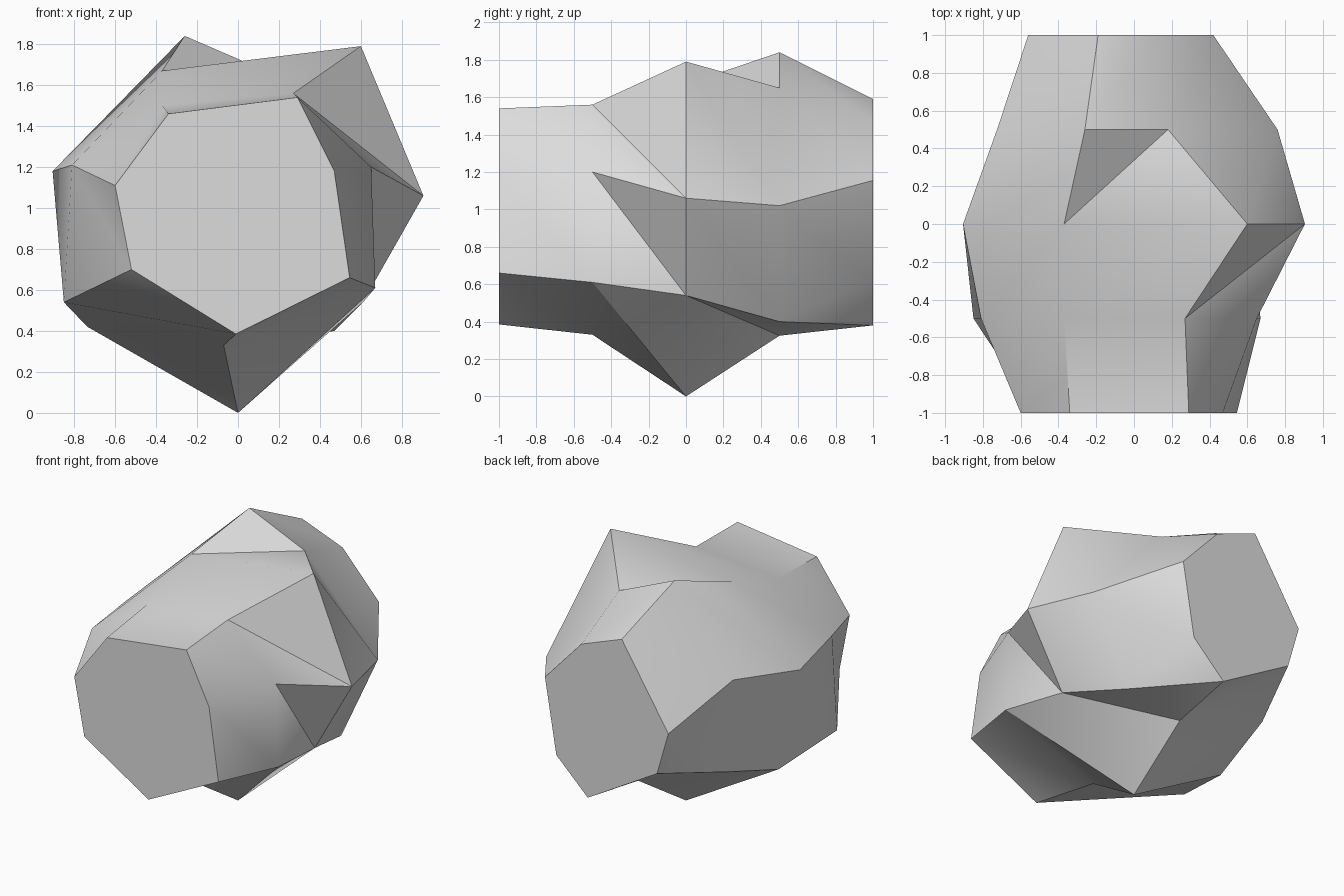
import bpy
import bmesh
import math

if "Cube" in bpy.data.objects:
    bpy.data.objects.remove(bpy.data.objects["Cube"])

# Seven-sided cross-sections (x, z), counter-clockwise from the right:
# right, top right, top left, left, lower left, bottom, lower right
SECTIONS = {
    -1.0: [(.47, 1.18), (.29, 1.54), (-.34, 1.46), (-.60, 1.11), (-.52, .70), (-.01, .385), (.545, .66)],
    -0.5: [(.65, 1.20), (.27, 1.56), (-.37, 1.50), (-.81, 1.21), (-.85, .54), (-.07, .33), (.67, .61)],
    0.0: [(.905, 1.06), (.60, 1.79), (-.37, 1.67), (-.905, 1.18), (-.735, .42), (0, 0), (.61, .54)],
    0.5: [(.76, 1.02), (.18, 1.65), (-.26, 1.84), (-.725, 1.25), (-.67, .575), (.03, .325), (.47, .40)],
    1.0: [(.42, 1.155), (.13, 1.47), (-.19, 1.59), (-.56, 1.01), (-.47, .70), (.08, .38), (.33, .62)],
}

bm = bmesh.new()
rings = [[bm.verts.new((x, y, z)) for x, z in pts] for y, pts in SECTIONS.items()]

# Skin between neighbouring sections, every quad split the same way round
for front, back in zip(rings, rings[1:]):
    for j in range(7):
        k = (j + 1) % 7
        bm.faces.new((front[j], front[k], back[j]))
        bm.faces.new((front[k], back[k], back[j]))

# Flat end caps
bm.faces.new(rings[0])
bm.faces.new(rings[-1])
bmesh.ops.recalc_face_normals(bm, faces=bm.faces)

mesh = bpy.data.meshes.new("rock")
bm.to_mesh(mesh)
bm.free()
rock = bpy.data.objects.new("rock", mesh)
bpy.context.collection.objects.link(rock)

# Plain grey stone
stone = bpy.data.materials.new("stone_grey")
stone.diffuse_color = (0.72, 0.72, 0.72, 1)
stone.use_nodes = True
stone.node_tree.nodes["Principled BSDF"].inputs["Base Color"].default_value = stone.diffuse_color
mesh.materials.append(stone)

# Smooth shading with sharp creases
bpy.context.view_layer.objects.active = rock
rock.select_set(True)
bpy.ops.object.shade_smooth_by_angle(angle=math.radians(30))
